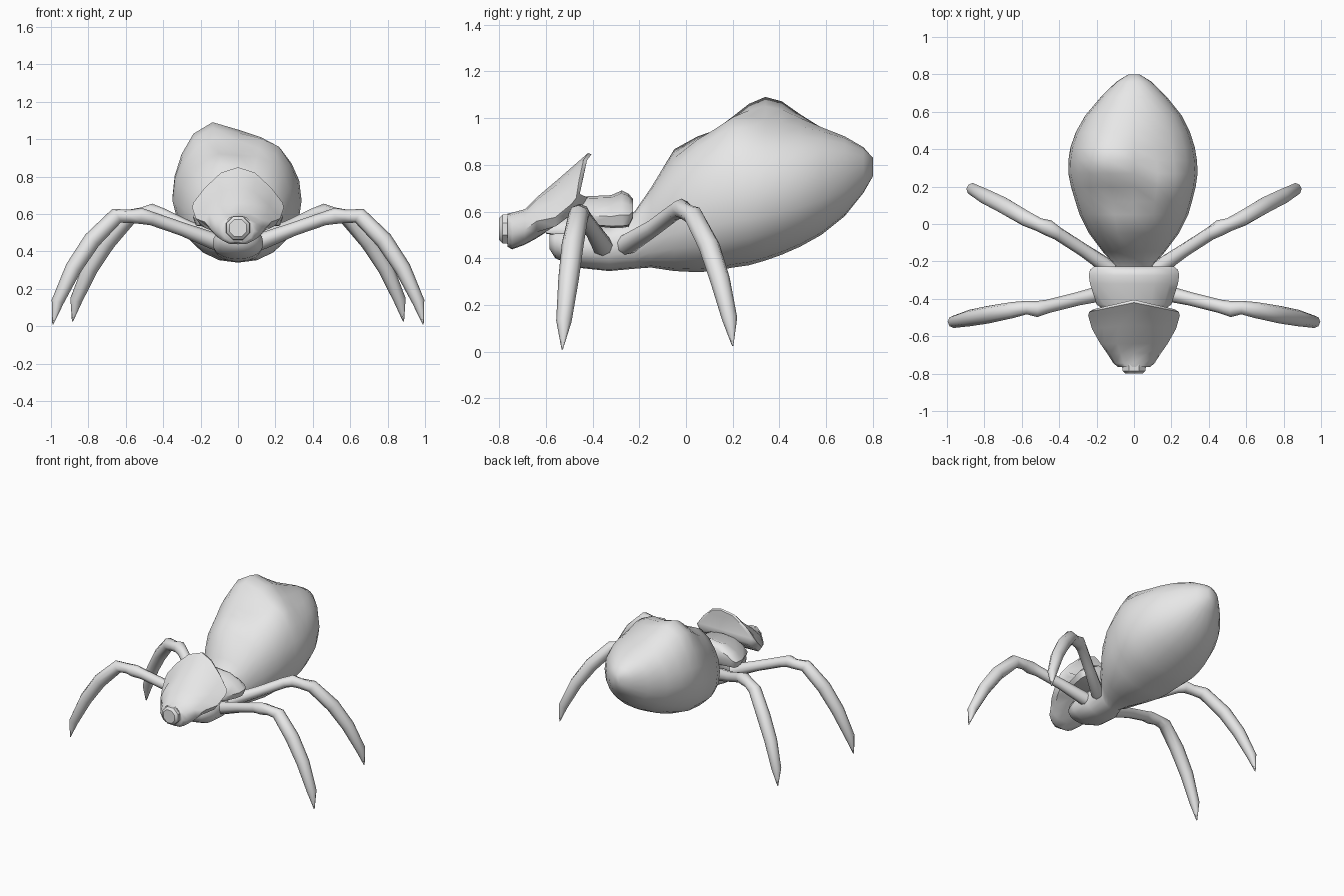
import bpy, bmesh, math
from mathutils import Vector

if "Cube" in bpy.data.objects:
    bpy.data.objects.remove(bpy.data.objects["Cube"])

grey = bpy.data.materials.new("grey")
grey.diffuse_color = (0.8, 0.8, 0.8, 1)
grey.use_nodes = True
grey.node_tree.nodes["Principled BSDF"].inputs["Base Color"].default_value = grey.diffuse_color


def loft(name, rings, angle=50):
    """Skin a list of equally long point rings and cap both ends."""
    bm = bmesh.new()
    rows = [[bm.verts.new(p) for p in ring] for ring in rings]
    n = len(rows[0])
    for a, b in zip(rows, rows[1:]):
        for i in range(n):
            j = (i + 1) % n
            bm.faces.new((a[i], a[j], b[j], b[i]))
    bm.faces.new(rows[0])
    bm.faces.new(rows[-1])
    bmesh.ops.recalc_face_normals(bm, faces=bm.faces)
    me = bpy.data.meshes.new(name)
    bm.to_mesh(me)
    bm.free()
    me.materials.append(grey)
    ob = bpy.data.objects.new(name, me)
    bpy.context.collection.objects.link(ob)
    bpy.ops.object.select_all(action='DESELECT')
    ob.select_set(True)
    bpy.context.view_layer.objects.active = ob
    bpy.ops.object.shade_smooth_by_angle(angle=math.radians(angle))
    return ob


def section(y, w, bot, top, half, lean=0):
    """Mirrored cross-section; half runs top to bottom as (width, height) fractions."""
    pts = half + [(-u, v) for u, v in reversed(half) if u > 0]
    return [(u * w, y - lean * abs(u), bot + v * (top - bot)) for u, v in pts]


# Thorax and lumpy abdomen in one skin: y, half width, bottom, top
BODY = [(-.585, .05, .44, .50), (-.56, .10, .40, .52), (-.47, .135, .36, .53),
        (-.33, .135, .345, .54), (-.22, .10, .355, .60), (-.15, .165, .36, .70),
        (-.05, .24, .345, .84), (.05, .29, .34, .92), (.12, .31, .345, .945),
        (.20, .33, .36, .965), (.27, .34, .37, .975), (.34, .337, .39, .98),
        (.41, .325, .415, .975), (.49, .30, .45, .965), (.58, .255, .50, .95),
        (.68, .175, .58, .92), (.76, .095, .68, .875), (.80, .03, .75, .83)]
# Lumps: x, y, height, reach
LUMPS = [(-.13, .35, .125, .17), (.16, .21, .055, .11), (-.08, -.03, .04, .08),
         (.0, .12, -.03, .09)]


def body_ring(y, w, bot, top, n=20):
    ring = []
    for i in range(n):
        t = 2 * math.pi * i / n
        c, s = math.cos(t), math.sin(t)
        x = w * math.copysign(abs(c) ** .9, c)
        z = (bot + top) / 2 + (top - bot) / 2 * math.copysign(abs(s) ** .9, s)
        if s > 0:
            for lx, ly, h, r in LUMPS:
                k = h * math.exp(-((x - lx) ** 2 + (y - ly) ** 2) / r ** 2)
                z += k * min(1, s * 1.5)
                x += .5 * k * c
        ring.append((x, y, z))
    return ring


loft("body", [body_ring(*r) for r in BODY], 60)

# Collar plate behind the head
PLATE = [(0, 1), (.45, .93), (.8, .68), (1, .35), (.93, .05), (.5, 0), (0, 0)]
loft("collar_plate", [section(*r, PLATE) for r in [
    (-.228, .215, .57, .655), (-.245, .235, .535, .675), (-.275, .242, .53, .69),
    (-.32, .235, .53, .67), (-.43, .20, .54, .665), (-.48, .13, .55, .63)]])

# Neck under the head
loft("neck", [section(*r, PLATE) for r in [
    (-.36, .09, .48, .58), (-.50, .09, .49, .58), (-.60, .06, .505, .56)]])

# Head, flaring from the snout to a tall rear crest
HEAD = [(0, 1), (.38, .87), (.75, .5), (1, .15), (.88, -.04), (.45, 0), (0, .04)]
SNOUT = [(0, 1), (.5, .94), (.87, .72), (1, .42), (.8, .15), (.45, .02), (0, 0)]
loft("head", [section(*r) for r in [
    (-.765, .085, .45, .59, SNOUT), (-.745, .11, .438, .595, SNOUT),
    (-.69, .145, .458, .61, SNOUT), (-.64, .18, .485, .66, SNOUT),
    (-.54, .225, .545, .745, HEAD, .02), (-.46, .245, .60, .815, HEAD, .03),
    (-.42, .24, .625, .85, HEAD, .05), (-.405, .215, .645, .845, HEAD, .05)]])

# Round mouth at the tip of the snout
loft("mouth", [[(r * math.cos(i * math.pi / 4 + .39), y, .525 + r * math.sin(i * math.pi / 4 + .39))
                for i in range(8)] for y, r in [(-.74, .07), (-.785, .067), (-.80, .05)]], 40)


def leg(name, path, side):
    """Eight-sided tube through (x, y, z, radius) points."""
    pts = [Vector((side * x, y, z)) for x, y, z, r in path]
    rings = []
    for i, p in enumerate(pts):
        d = (pts[min(i + 1, len(pts) - 1)] - pts[max(i - 1, 0)]).normalized()
        u = d.cross(Vector((0, 1, 0))).normalized()
        v = d.cross(u)
        rings.append([p + path[i][3] * (u * math.cos(k * math.pi / 4) + v * math.sin(k * math.pi / 4))
                      for k in range(8)])
    loft(name, rings, 60)


# Legs: hip, thigh, knobbly knee, shin and pointed claw
FRONT = [(.06, -.345, .44, .04), (.13, -.36, .455, .045), (.30, -.40, .52, .036),
         (.46, -.44, .575, .036), (.52, -.455, .59, .043), (.575, -.447, .588, .036),
         (.65, -.46, .59, .043), (.78, -.485, .46, .047), (.88, -.503, .31, .044),
         (.965, -.523, .13, .033), (.99, -.53, .01, .003)]
BACK = [(.05, -.29, .45, .04), (.11, -.25, .46, .045), (.27, -.14, .53, .036),
        (.41, -.05, .597, .036), (.46, -.02, .612, .043), (.51, -.003, .60, .036),
        (.58, .03, .585, .043), (.70, .10, .45, .046), (.79, .145, .31, .043),
        (.865, .187, .14, .033), (.885, .20, .025, .003)]
for side, label in ((1, "right"), (-1, "left")):
    leg("front_leg_" + label, FRONT, side)
    leg("back_leg_" + label, BACK, side)
